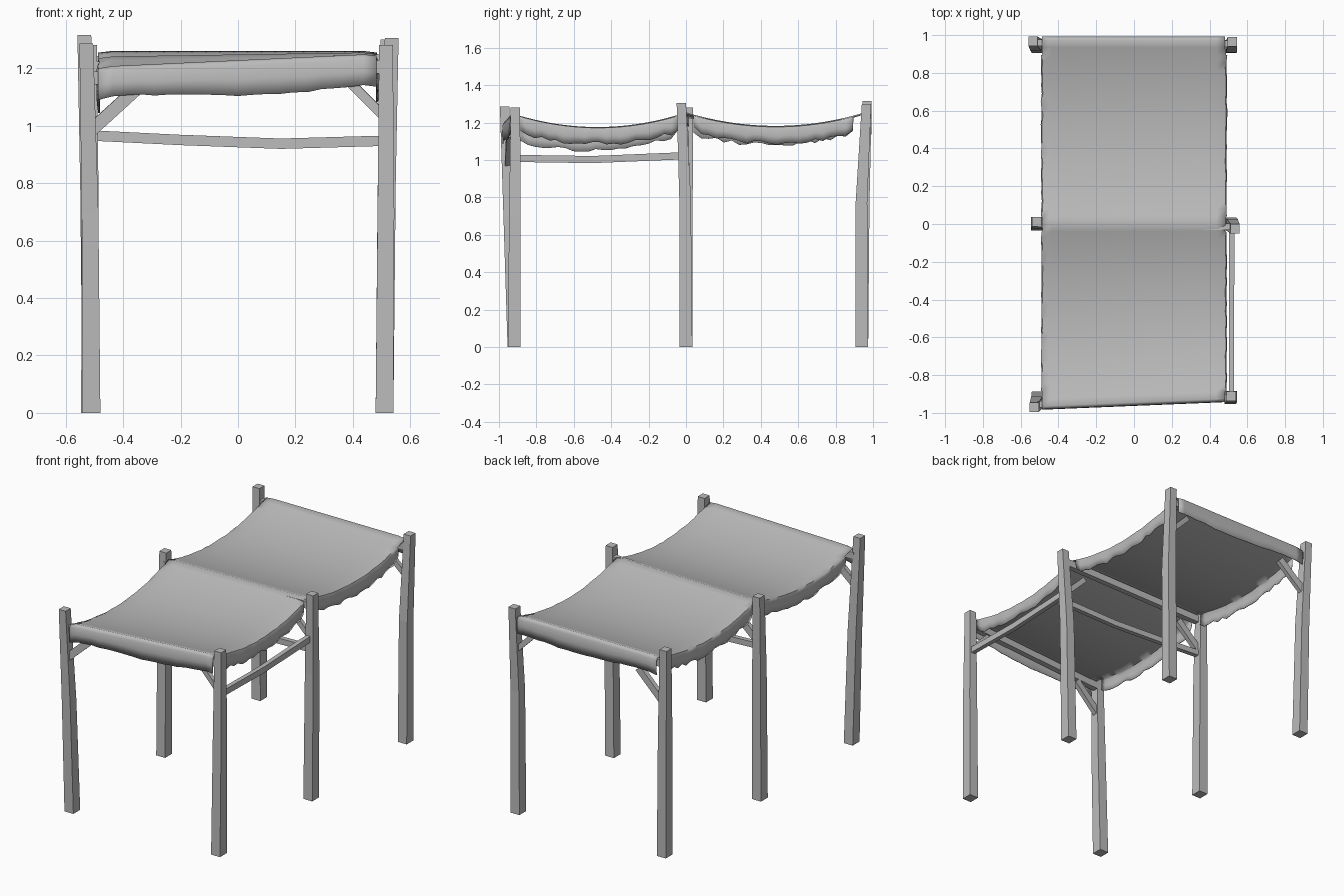
import bpy, bmesh, math, random
from mathutils import Vector

random.seed(4)
cube = bpy.data.objects.get("Cube")
if cube:
    bpy.data.objects.remove(cube, do_unlink=True)

grey = bpy.data.materials.new("plain grey")
grey.use_nodes = True
GREY = (0.5, 0.5, 0.5, 1)
grey.diffuse_color = GREY
grey.node_tree.nodes["Principled BSDF"].inputs["Base Color"].default_value = GREY


def finish(name, bm):
    bmesh.ops.recalc_face_normals(bm, faces=bm.faces)
    mesh = bpy.data.meshes.new(name)
    bm.to_mesh(mesh)
    bm.free()
    mesh.materials.append(grey)
    ob = bpy.data.objects.new(name, mesh)
    bpy.context.collection.objects.link(ob)
    return ob


def timber(name, points, widths, up=None):
    """Square-cut bar through points; widths = (side, side) or one pair per point."""
    bm = bmesh.new()
    pts = [Vector(p) for p in points]
    axis = (pts[-1] - pts[0]).normalized()
    if abs(axis.z) > 0.9:
        a, b = Vector((1, 0, 0)), Vector((0, 1, 0))
    else:
        a = axis.cross(Vector((0, 0, 1))).normalized()
        b = a.cross(axis).normalized()
    rings = []
    for i, p in enumerate(pts):
        w, h = widths[i] if isinstance(widths, list) else widths
        rings.append([bm.verts.new(p + a * w / 2 * s + b * h / 2 * t)
                      for s, t in ((-1, -1), (1, -1), (1, 1), (-1, 1))])
    for r, q in zip(rings, rings[1:]):
        for k in range(4):
            bm.faces.new((r[k], r[(k + 1) % 4], q[(k + 1) % 4], q[k]))
    bm.faces.new(rings[0])
    bm.faces.new(rings[-1])
    return finish(name, bm)


# Six crooked posts: foot, bend and top
posts = {
    "front_left_post": ((0.51, -0.918, 0), (0.515, -0.915, 0.7), (0.515, -0.912, 1.28)),
    "front_right_post": ((-0.51, -0.92, 0), (-0.515, -0.945, 0.7), (-0.528, -0.97, 1.285)),
    "middle_left_post": ((0.51, 0, 0), (0.52, -0.005, 0.8), (0.535, -0.025, 1.305)),
    "middle_right_post": ((-0.515, 0, 0), (-0.515, 0.005, 0.8), (-0.515, 0.012, 1.28)),
    "back_left_post": ((0.51, 0.94, 0), (0.515, 0.938, 0.77), (0.52, 0.965, 1.3)),
    "back_right_post": ((-0.51, 0.94, 0), (-0.52, 0.95, 0.77), (-0.535, 0.968, 1.315)),
}
for name, pts in posts.items():
    timber(name, pts, [(0.062, 0.068), (0.058, 0.062), (0.048, 0.05)])

# Top beams, with corner braces under each end
for place, y0, y1, z0, z1 in (("front", -0.955, -0.92, 1.165, 1.205),
                              ("middle", 0.0, -0.015, 1.2, 1.225),
                              ("back", 0.96, 0.955, 1.22, 1.22)):
    timber(place + "_beam", [(-0.51, y0, z0), (0.51, y1, z1)], (0.035, 0.045))
    timber(place + "_right_brace", [(-0.51, y0, 0.985), (-0.34, y0 * 0.99, 1.14)], (0.028, 0.045))
    timber(place + "_left_brace", [(0.51, y1, 1.03), (0.38, y1 * 0.99, 1.16)], (0.025, 0.032))

# Lower rails
timber("middle_rail", [(-0.5, 0.005, 0.965), (-0.2, 0, 0.95), (0.15, -0.005, 0.937),
                       (0.5, -0.01, 0.947)], (0.03, 0.036))
timber("left_side_rail", [(0.516, -0.9, 1.008), (0.516, -0.5, 1.002), (0.518, -0.02, 1.022)],
       (0.028, 0.038))

# Sagging cloth: two bays, rolled over the end beams, ragged hanging sides
HALF, BAY, DROP = 0.485, 24, 0.088


def end_y(side, u):
    return -0.965 + 0.04 * u if side < 0 else 0.975


def end_z(side, u):
    return 1.205 + 0.045 * u if side < 0 else 1.26


def ridge_z(u):
    return 1.24 + 0.015 * u


def cloth_point(row, u):
    """row runs -BAY..BAY over the top; u runs 0..1 across."""
    t = abs(row) / BAY
    side = -1 if row < 0 else 1
    sag = 0.075 * 4 * t * (1 - t)
    return Vector((0, end_y(side, u) * t, ridge_z(u) * (1 - t) + end_z(side, u) * t - sag))


def hem(x):
    return 0.115 + 0.01 * math.sin(7 * x + 1) + random.uniform(-0.003, 0.003)


bm = bmesh.new()
cols = [-HALF + 2 * HALF * i / 20 for i in range(21)]
grid = []
for row in range(-BAY, BAY + 1):
    line = []
    for x in cols:
        p = cloth_point(row, (x + HALF) / (2 * HALF))
        p.x = x
        if abs(x) == HALF:
            p.z -= 0.006
            p.x += random.uniform(-0.003, 0.003)
        line.append(bm.verts.new(p))
    grid.append(line)


def rolled_end(edge, side):
    lines = [edge]
    drops = [hem(v.co.x) for v in edge]
    for out, frac in ((0.009, 0.05), (0.016, 0.16), (0.018, 0.55), (0.016, 1)):
        lines.append([bm.verts.new(v.co + Vector((0, side * out, -d * frac)))
                      for v, d in zip(edge, drops)])
    return lines[1:]


grid = rolled_end(grid[0], -1)[::-1] + grid + rolled_end(grid[-1], 1)
for r, q in zip(grid, grid[1:]):
    for i in range(len(cols) - 1):
        bm.faces.new((r[i], r[i + 1], q[i + 1], q[i]))

# Hanging sides, left open where the posts stand
for col, s in ((0, -1), (-1, 1)):
    previous = None
    for line in grid:
        v = line[col]
        gap = min(abs(v.co.y), 0.93 - abs(v.co.y))
        if gap < 0.02:
            previous = None
            continue
        d = DROP + random.uniform(-0.012, 0.01) - (0.02 if gap < 0.06 else 0)
        strip = [v] + [bm.verts.new(v.co + Vector((s * o, 0, -d * f)))
                       for o, f in ((0.006, 0.18), (0.006, 0.55), (0.001, 1))]
        if previous:
            for k in range(3):
                bm.faces.new((previous[k], strip[k], strip[k + 1], previous[k + 1]))
        previous = strip
cloth = finish("cloth_canopy", bm)
solid = cloth.modifiers.new("thickness", "SOLIDIFY")
solid.thickness = 0.004
bpy.context.view_layer.objects.active = cloth
cloth.select_set(True)
bpy.ops.object.shade_smooth_by_angle(angle=math.radians(60))
